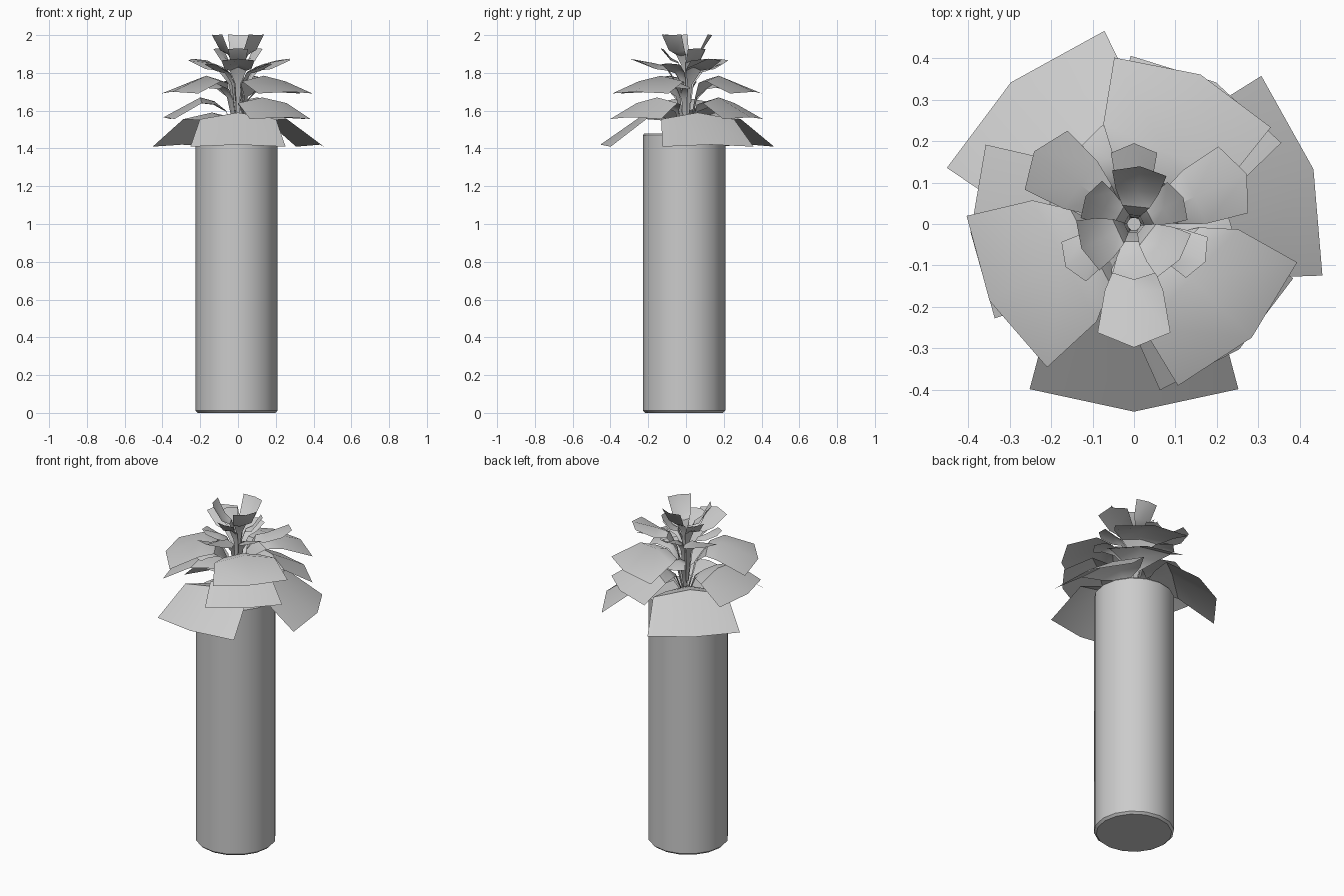
import bpy, bmesh
from math import radians, cos, sin

if "Cube" in bpy.data.objects:
    bpy.data.objects.remove(bpy.data.objects["Cube"])


def finish(bm, name, angle):
    bmesh.ops.recalc_face_normals(bm, faces=bm.faces)
    me = bpy.data.meshes.new(name)
    bm.to_mesh(me)
    bm.free()
    ob = bpy.data.objects.new(name, me)
    bpy.context.collection.objects.link(ob)
    bpy.ops.object.select_all(action='DESELECT')
    bpy.context.view_layer.objects.active = ob
    ob.select_set(True)
    bpy.ops.object.shade_smooth_by_angle(angle=radians(angle))
    return ob


# Tall cylindrical planter, lathed from a profile with softened ends
bm = bmesh.new()
SIDES = 16
rings = []
for r, z in [(0.205, 0), (0.218, 0.012), (0.218, 1.47), (0.21, 1.48)]:
    rings.append([bm.verts.new((r * cos(6.283185 * i / SIDES) - 0.008,
                                r * sin(6.283185 * i / SIDES) - 0.01, z))
                  for i in range(SIDES)])
for a, b in zip(rings, rings[1:]):
    for i in range(SIDES):
        j = (i + 1) % SIDES
        bm.faces.new((a[i], a[j], b[j], b[i]))
bm.faces.new(rings[0][::-1])
bm.faces.new(rings[-1])
finish(bm, "planter", 35)


def leaf(name, direction, length, half_w, peak_r, peak_z, tip_z, root_z, crease):
    """Narrow stalk rising from the centre, then a broad blade with a pointed end."""
    a = radians(direction)
    u, v = (cos(a), sin(a)), (-sin(a), cos(a))
    corner = length * 0.88
    # radius, height, half width, edge drop
    rows = [(0.015, root_z, 0.008, 0),
            (peak_r * 0.35, root_z + (peak_z - root_z) * 0.65, 0.014, 0.005),
            (peak_r * 0.7, peak_z - 0.02, half_w * 0.5, crease * 0.6),
            (peak_r + 0.02, peak_z, half_w * 0.8, crease),
            (length, tip_z, half_w, crease * 0.3)]
    bm = bmesh.new()
    grid = []
    for k, (r, z, w, drop) in enumerate(rows):
        edge_r = corner if k == len(rows) - 1 else r
        row = []
        for s in (-1, 0, 1):
            rr = r if s == 0 else edge_r
            row.append(bm.verts.new((u[0] * rr + v[0] * w * s,
                                     u[1] * rr + v[1] * w * s,
                                     z - drop * abs(s))))
        grid.append(row)
    for p, q in zip(grid, grid[1:]):
        for i in (0, 1):
            bm.faces.new((p[i], p[i + 1], q[i + 1], q[i]))
    finish(bm, name, 40)


# Leaf tiers: directions, length, half width, bend radius, bend z, tip z, root z, crease
tiers = [
    ((270, 131, 17), 0.453, 0.252, 0.19, 1.59, 1.42, 1.47, 0.035),
    ((183, 60, 310), 0.395, 0.21, 0.18, 1.67, 1.565, 1.47, 0.03),
    ((208, 66, 316), 0.395, 0.207, 0.17, 1.785, 1.70, 1.48, 0.03),
    ((108, 228, 350), 0.25, 0.06, 0.15, 1.745, 1.72, 1.50, 0.02),
    ((270, 144, 24), 0.298, 0.088, 0.14, 1.85, 1.875, 1.55, 0.03),
    ((90, 212, 332), 0.195, 0.056, 0.09, 1.83, 1.85, 1.60, 0.02),
    ((270, 150, 28), 0.135, 0.052, 0.06, 1.88, 1.93, 1.65, 0.015),
    ((84, 205, 322), 0.140, 0.066, 0.06, 1.91, 2.0, 1.72, -0.01),
]
for t, (dirs, *spec) in enumerate(tiers, 1):
    for n, d in enumerate(dirs, 1):
        leaf(f"leaf_tier{t}_{n}", d, *spec)
